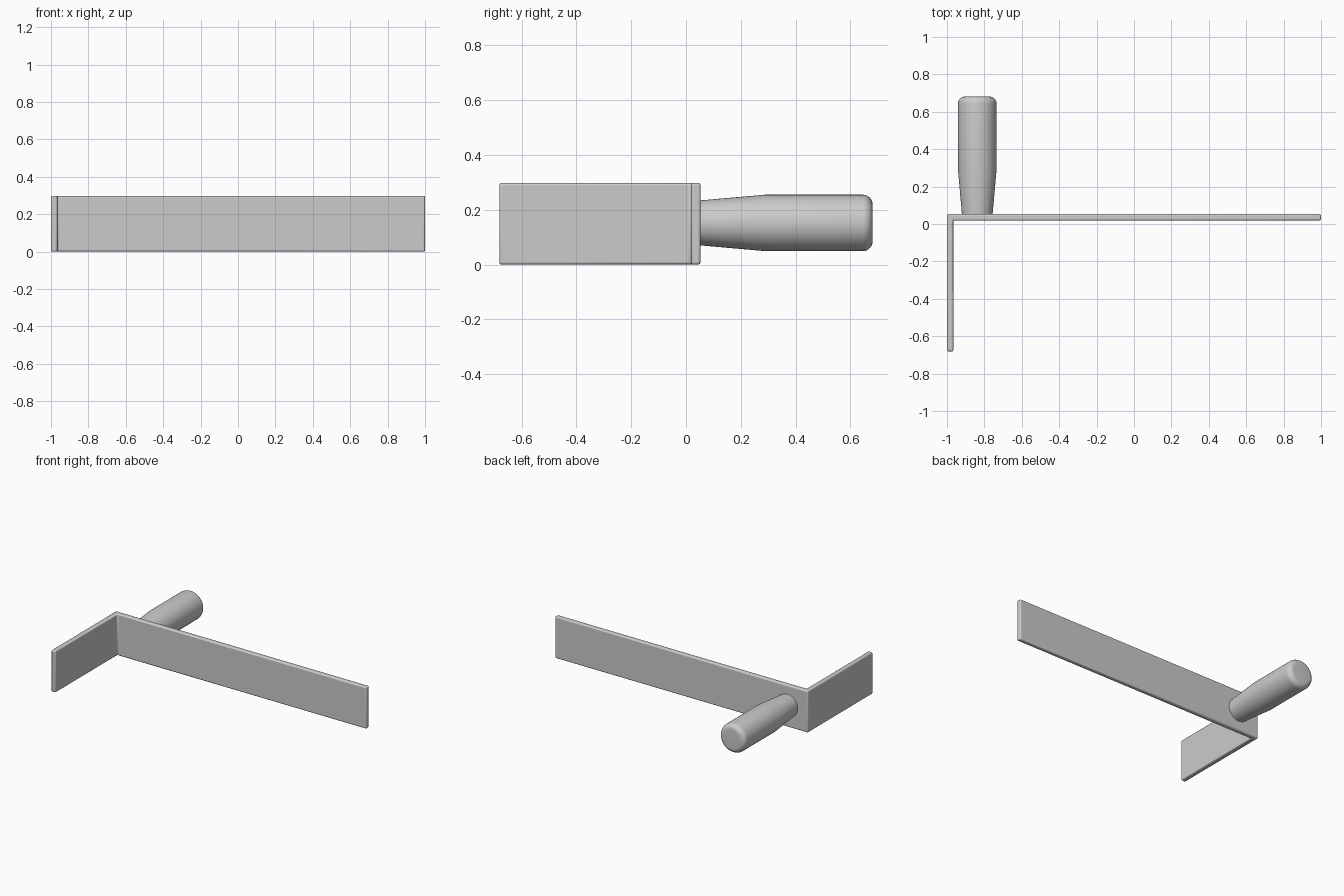
import bpy, bmesh, math
from mathutils import Vector

cube = bpy.data.objects.get("Cube")
if cube:
    bpy.data.objects.remove(cube, do_unlink=True)

HEIGHT = 0.298
BACK, FRONT = 0.053, -0.681
THICK = 0.034

grey = bpy.data.materials.new("light_grey")
grey.use_nodes = True
grey.diffuse_color = (0.6, 0.6, 0.6, 1)
grey.node_tree.nodes["Principled BSDF"].inputs["Base Color"].default_value = (0.6, 0.6, 0.6, 1)


def make_object(name, bm):
    bmesh.ops.recalc_face_normals(bm, faces=bm.faces)
    mesh = bpy.data.meshes.new(name)
    bm.to_mesh(mesh)
    bm.free()
    mesh.materials.append(grey)
    obj = bpy.data.objects.new(name, mesh)
    bpy.context.collection.objects.link(obj)
    return obj


def smooth(obj):
    bpy.ops.object.select_all(action='DESELECT')
    obj.select_set(True)
    bpy.context.view_layer.objects.active = obj
    bpy.ops.object.shade_smooth_by_angle(angle=math.radians(35))


# L-shaped plate: outline extruded upward, all edges rounded
bm = bmesh.new()
outline = [(-1, FRONT), (-1 + THICK, FRONT), (-1 + THICK, BACK - THICK),
           (1, BACK - THICK), (1, BACK), (-1, BACK)]
base = bm.faces.new([bm.verts.new((x, y, 0)) for x, y in outline])
top = bmesh.ops.extrude_face_region(bm, geom=[base])["geom"]
bmesh.ops.translate(bm, vec=(0, 0, HEIGHT),
                    verts=[v for v in top if isinstance(v, bmesh.types.BMVert)])
plate = make_object("angled_plate", bm)
bevel = plate.modifiers.new("rounded_edges", 'BEVEL')
bevel.width = 0.009
bevel.segments = 4
smooth(plate)

# Handle: tapered profile with a rounded end, spun about the y axis
centre = Vector((-0.838, 0, 0.152))
radius, fillet, end = 0.103, 0.036, 0.681
profile = [(0, 0.04), (0.081, 0.04), (radius, 0.29)]
for i in range(9):
    a = math.pi / 2 * i / 8
    profile.append((radius - fillet + fillet * math.cos(a),
                    end - fillet + fillet * math.sin(a)))
profile.append((0, end))

bm = bmesh.new()
verts = [bm.verts.new(centre + Vector((r, y, 0))) for r, y in profile]
edges = [bm.edges.new(pair) for pair in zip(verts, verts[1:])]
bmesh.ops.spin(bm, geom=verts + edges, cent=centre, axis=(0, 1, 0),
               angle=math.tau, steps=64, use_duplicate=False)
bmesh.ops.remove_doubles(bm, verts=bm.verts, dist=0.0001)
smooth(make_object("handle", bm))
